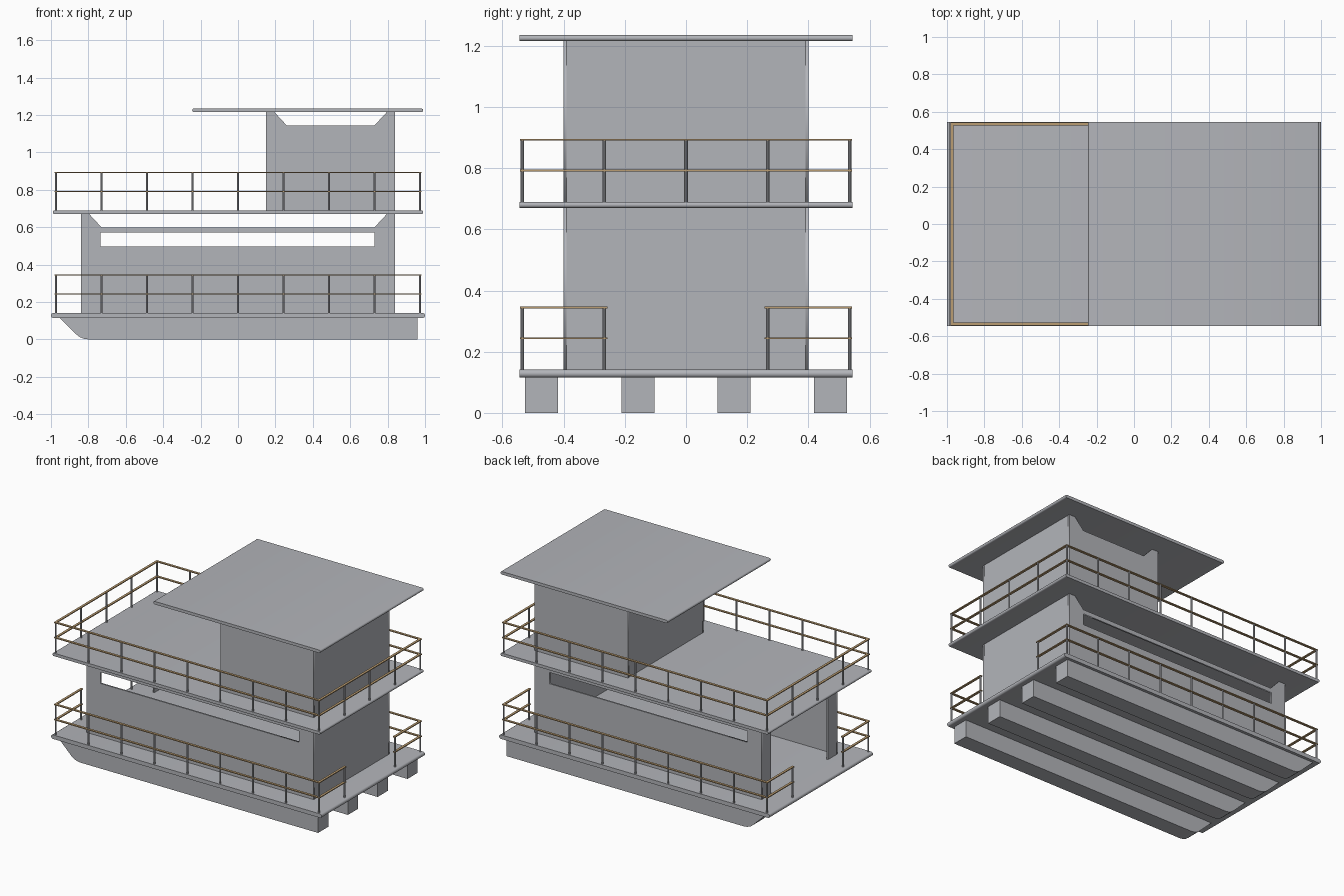
import bpy
import bmesh
import math
from mathutils import Matrix, Vector

cube = bpy.data.objects.get("Cube")
if cube:
    bpy.data.objects.remove(cube, do_unlink=True)


def material(name, rgb):
    mat = bpy.data.materials.new(name)
    mat.use_nodes = True
    mat.diffuse_color = (*rgb, 1)
    mat.node_tree.nodes["Principled BSDF"].inputs["Base Color"].default_value = (*rgb, 1)
    return mat


GREY = material("painted grey", (0.45, 0.46, 0.49))
WOOD = material("wood tan", (0.50, 0.34, 0.17))


def add_mesh(name, mesh, mat, smooth=False):
    obj = bpy.data.objects.new(name, mesh)
    bpy.context.collection.objects.link(obj)
    mesh.materials.clear()
    mesh.materials.append(mat)
    if smooth:
        bpy.ops.object.select_all(action="DESELECT")
        obj.select_set(True)
        bpy.context.view_layer.objects.active = obj
        bpy.ops.object.shade_smooth_by_angle(angle=math.radians(35))
    return obj


def side_profile(name, loops, y_min, y_max, smooth=False):
    """Extrude x-z outlines along y; the later outlines are holes."""
    curve = bpy.data.curves.new(name + " outline", "CURVE")
    curve.dimensions = "2D"
    curve.fill_mode = "BOTH"
    curve.extrude = (y_max - y_min) / 2
    for loop in loops:
        spline = curve.splines.new("POLY")
        spline.points.add(len(loop) - 1)
        for point, (x, z) in zip(spline.points, loop):
            point.co = (x, z, 0, 1)
        spline.use_cyclic_u = True
    helper = bpy.data.objects.new(name + " helper", curve)
    bpy.context.collection.objects.link(helper)
    graph = bpy.context.evaluated_depsgraph_get()
    mesh = bpy.data.meshes.new_from_object(helper.evaluated_get(graph))
    bpy.data.objects.remove(helper, do_unlink=True)
    mesh.transform(Matrix.Translation((0, (y_min + y_max) / 2, 0))
                   @ Matrix.Rotation(math.pi / 2, 4, "X"))
    bm = bmesh.new()
    bm.from_mesh(mesh)
    bmesh.ops.remove_doubles(bm, verts=bm.verts, dist=1e-5)
    bmesh.ops.recalc_face_normals(bm, faces=bm.faces)
    bm.to_mesh(mesh)
    bm.free()
    return add_mesh(name, mesh, GREY, smooth)


def boxes(name, bounds, mat):
    bm = bmesh.new()
    for low, high in bounds:
        low, high = Vector(low), Vector(high)
        place = Matrix.Translation((low + high) / 2) @ Matrix.Diagonal((*(high - low), 1))
        bmesh.ops.create_cube(bm, size=1, matrix=place)
    mesh = bpy.data.meshes.new(name)
    bm.to_mesh(mesh)
    bm.free()
    return add_mesh(name, mesh, mat)


def rect(x0, x1, z0, z1):
    return [(x0, z0), (x1, z0), (x1, z1), (x0, z1)]


def rounded_slab(name, x0, x1, z0, z1):
    """Plate whose two x ends are half round."""
    r, mid = (z1 - z0) / 2, (z0 + z1) / 2
    loop = []
    for centre, start in ((x1 - r, -math.pi / 2), (x0 + r, math.pi / 2)):
        for i in range(9):
            a = start + math.pi * i / 8
            loop.append((centre + r * math.cos(a), mid + r * math.sin(a)))
    side_profile(name, [loop], -HALF_W, HALF_W, True)


HALF_W = 0.545
DECK1, DECK2, ROOF = 0.142, 0.69, 1.215
WALL_Y, T = 0.40, 0.01
AFT = 0.84

# Pontoons with a raked, rounded bow
hull = [(0.96, 0), (0.96, 0.116), (-0.955, 0.116), (-0.865, 0.028),
        (-0.845, 0.012), (-0.82, 0.003), (-0.795, 0)]
for i, y in enumerate((-0.472, -0.157, 0.157, 0.472)):
    side_profile(f"pontoon_{i + 1}", [hull], y - 0.054, y + 0.054, True)

# Decks and roof
rounded_slab("lower_deck", -1, 1, 0.115, DECK1)
rounded_slab("upper_deck", -0.99, 0.99, 0.67, DECK2)
rounded_slab("roof", -0.245, 0.99, ROOF, 1.235)


def notched_wall(x0, x1, z0, z1):
    """Wall outline with a wide opening under the ceiling."""
    return [(x0, z0), (x1, z0), (x1, z1), (x1 - 0.045, z1), (x1 - 0.11, z1 - 0.07),
            (x0 + 0.11, z1 - 0.07), (x0 + 0.045, z1), (x0, z1)]


# Cabin side walls
window = rect(-0.735, 0.73, 0.497, 0.572)
for side, name in ((-1, "right"), (1, "left")):
    y0, y1 = sorted((side * WALL_Y, side * (WALL_Y - T)))
    side_profile(f"lower_cabin_wall_{name}",
                 [notched_wall(-AFT, AFT, DECK1, 0.67), window], y0, y1)
    side_profile(f"upper_cabin_wall_{name}",
                 [notched_wall(0.15, AFT, DECK2, ROOF)], y0, y1)

# Cabin end walls; the lower bow end is open between two short returns
inner = WALL_Y - T
boxes("lower_cabin_aft_wall", [((AFT - T, -inner, DECK1), (AFT, inner, 0.67))], GREY)
boxes("lower_cabin_bow_returns",
      [((-AFT, y, DECK1), (-AFT + T, y + 0.09, 0.67)) for y in (-inner, inner - 0.09)], GREY)
boxes("upper_cabin_end_walls",
      [((x, -inner, DECK2), (x + T, inner, ROOF)) for x in (0.15, AFT - T)], GREY)


def railing(name, deck_z, gap):
    """Posts and two rails around a deck, with a gateway at each end if gap."""
    rx, ry, height = 0.973, 0.535, 0.203
    xs = [-rx + 2 * rx * i / 8 for i in range(9)]
    ys = [-0.267, 0.267] if gap else [-0.267, 0, 0.267]
    spots = [(x, s * ry) for x in xs for s in (-1, 1)]
    spots += [(s * rx, y) for y in ys for s in (-1, 1)]
    bm = bmesh.new()
    for x, y in spots:
        bmesh.ops.create_cone(bm, cap_ends=True, segments=10, radius1=0.006, radius2=0.006,
                              depth=height,
                              matrix=Matrix.Translation((x, y, deck_z + height / 2)))
    mesh = bpy.data.meshes.new(name + "_posts")
    bm.to_mesh(mesh)
    bm.free()
    add_mesh(name + "_posts", mesh, GREY, True)

    w, h = 0.008, 0.003
    spans = [(-ry + w, -0.257), (0.257, ry - w)] if gap else [(-ry + w, ry - w)]
    bars = []
    for z in (deck_z + 0.102, deck_z + height):
        for s in (-1, 1):
            bars.append(((-rx - w, s * ry - w, z - h), (rx + w, s * ry + w, z + h)))
            for y0, y1 in spans:
                bars.append(((s * rx - w, y0, z - h), (s * rx + w, y1, z + h)))
    boxes(name + "_rails", bars, WOOD)


# Railings
railing("lower_railing", DECK1, True)
railing("upper_railing", DECK2, False)
